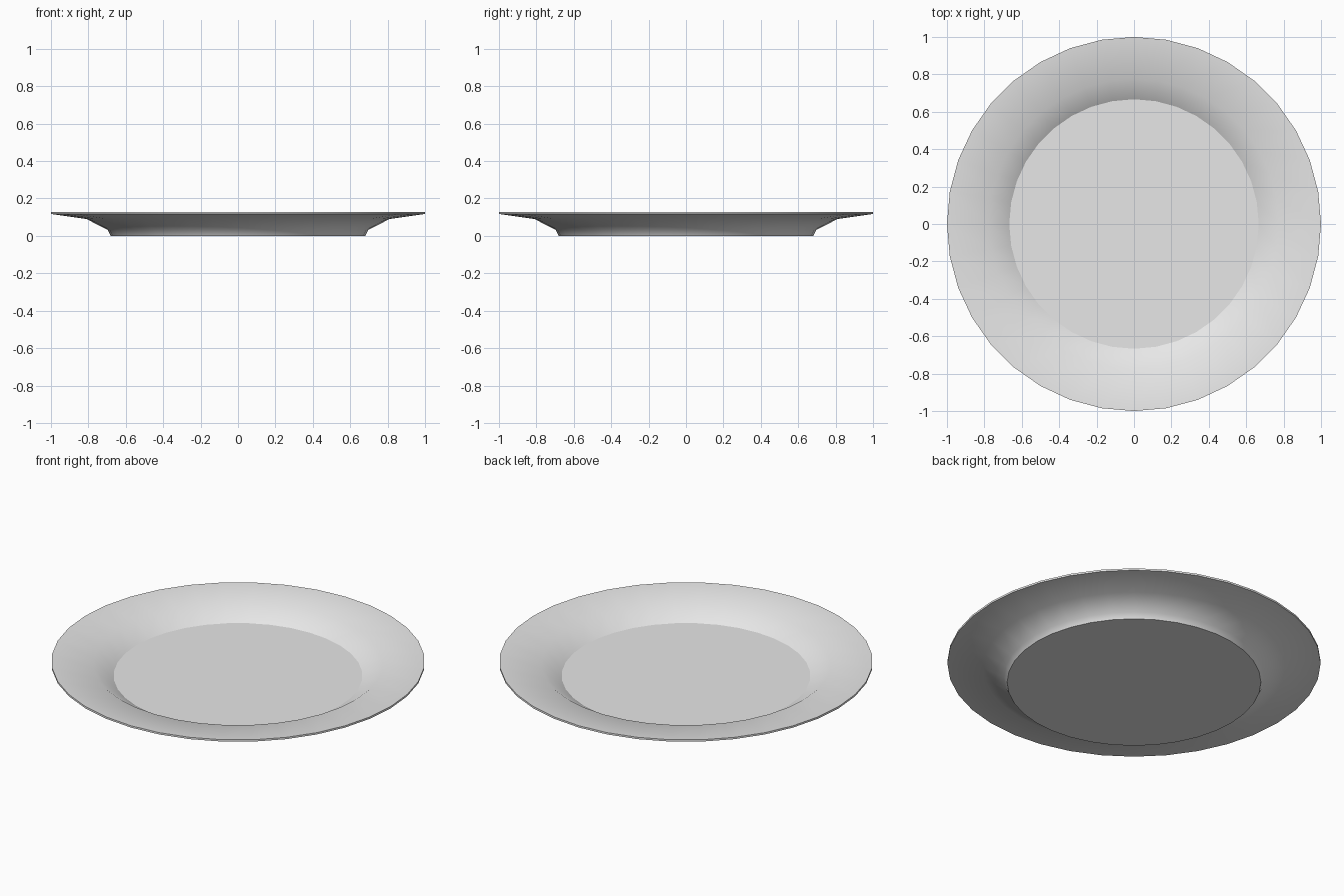
import bpy
import bmesh
import math

cube = bpy.data.objects.get("Cube")
if cube:
    bpy.data.objects.remove(cube, do_unlink=True)

SIDES = 36

# Cross-section from the underside, around the lip, down to the eating surface:
# (radius, height, crisp edge)
PROFILE = [
    (0.68, 0.0, True),      # foot
    (0.697, 0.032, False),
    (0.81, 0.09, False),    # underside of rim
    (1.0, 0.117, True),     # lip
    (1.0, 0.128, True),
    (0.775, 0.11, False),   # top of the well wall
    (0.667, 0.042, True),   # floor of the well
]

# Plain glazed colour
glaze = bpy.data.materials.new("light grey glaze")
glaze.use_nodes = True
colour = (0.8, 0.8, 0.8, 1.0)
glaze.diffuse_color = colour
glaze.node_tree.nodes["Principled BSDF"].inputs["Base Color"].default_value = colour

# Rings of the plate
bm = bmesh.new()
rings = []
for radius, height, crisp in PROFILE:
    ring = []
    for i in range(SIDES):
        a = 2 * math.pi * i / SIDES
        ring.append(bm.verts.new((radius * math.cos(a), radius * math.sin(a), height)))
    rings.append(ring)

# Walls between rings
for low, high in zip(rings, rings[1:]):
    for i in range(SIDES):
        j = (i + 1) % SIDES
        bm.faces.new((low[i], low[j], high[j], high[i]))

# Flat base and flat floor
bm.faces.new(list(reversed(rings[0])))
bm.faces.new(rings[-1])

# Smooth shading with crisp foot, lip and floor edges
for face in bm.faces:
    face.smooth = True
for ring, (radius, height, crisp) in zip(rings, PROFILE):
    for i in range(SIDES):
        bm.edges.get((ring[i], ring[(i + 1) % SIDES])).smooth = not crisp

bmesh.ops.recalc_face_normals(bm, faces=bm.faces[:])
mesh = bpy.data.meshes.new("plate")
bm.to_mesh(mesh)
bm.free()
mesh.materials.append(glaze)

plate = bpy.data.objects.new("plate", mesh)
bpy.context.collection.objects.link(plate)
